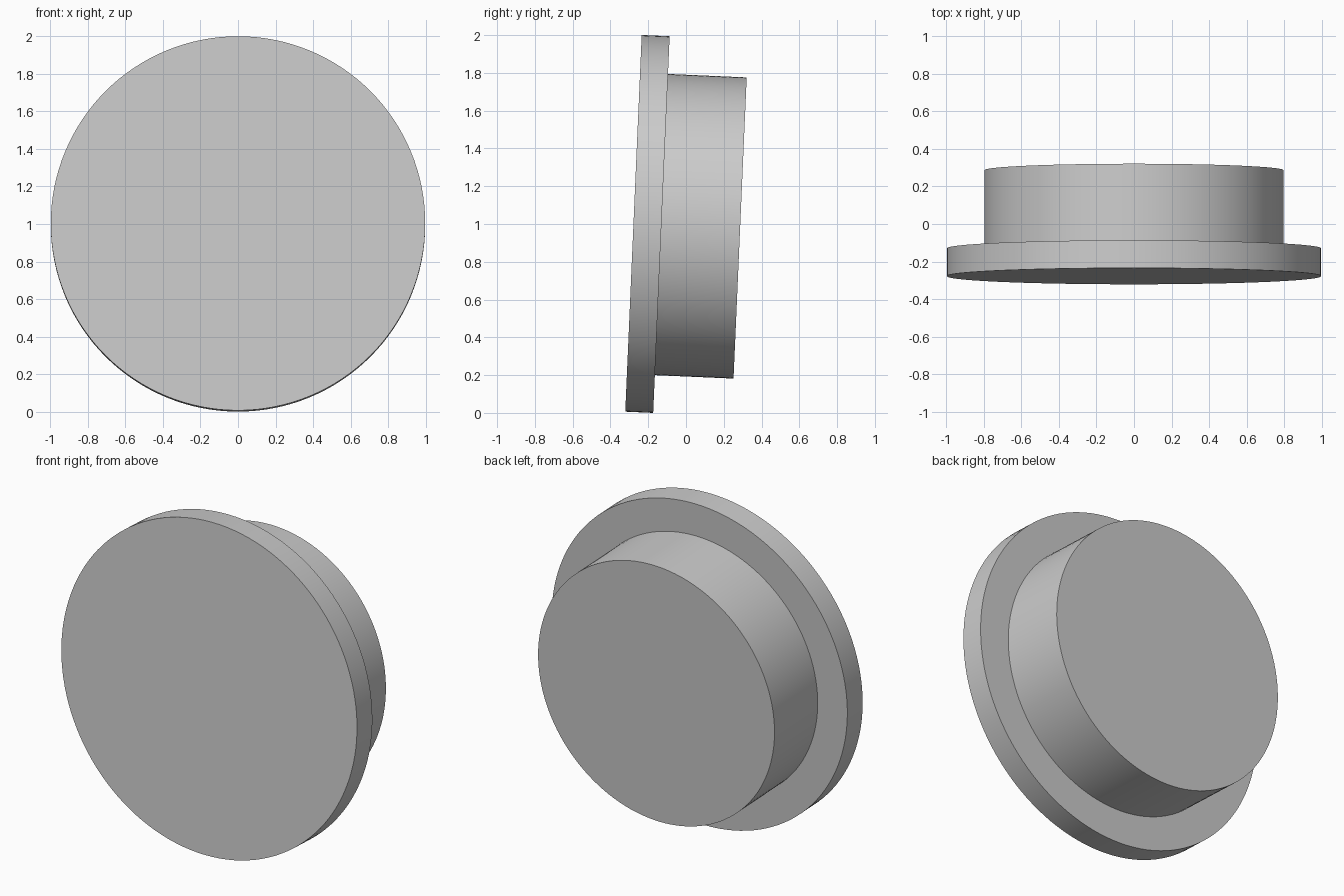
import bpy, bmesh, math
from mathutils import Matrix

if "Cube" in bpy.data.objects:
    bpy.data.objects.remove(bpy.data.objects["Cube"])

TILT = math.radians(2.5)
R_FLANGE, R_PLUG = 0.998, 0.798
T_FLANGE, LENGTH = 0.148, 0.565
SEGMENTS = 128


def lathe(name, profile):
    """Revolve (radius, height) points about z, closing both ends with flat discs."""
    bm = bmesh.new()
    rings = []
    for r, h in profile:
        rings.append([bm.verts.new((r * math.cos(2 * math.pi * i / SEGMENTS),
                                    r * math.sin(2 * math.pi * i / SEGMENTS), h))
                      for i in range(SEGMENTS)])
    for a, b in zip(rings, rings[1:]):
        for i in range(SEGMENTS):
            j = (i + 1) % SEGMENTS
            bm.faces.new((a[i], a[j], b[j], b[i]))
    bm.faces.new(rings[0][::-1])
    bm.faces.new(rings[-1])
    bmesh.ops.recalc_face_normals(bm, faces=bm.faces)
    mesh = bpy.data.meshes.new(name)
    bm.to_mesh(mesh)
    bm.free()
    obj = bpy.data.objects.new(name, mesh)
    bpy.context.collection.objects.link(obj)
    return obj


# Stepped cap: wide thin flange in front, narrower plug behind
cap = lathe("flanged_cap", [(R_FLANGE, 0), (R_FLANGE, T_FLANGE),
                            (R_PLUG, T_FLANGE), (R_PLUG, LENGTH)])

# Axis points to the back (+y), leaning slightly down; rim rests on the ground
z = R_FLANGE * math.cos(TILT) + T_FLANGE * math.sin(TILT)
cap.data.transform(Matrix.Translation((0, -0.278, z))
                   @ Matrix.Rotation(-math.pi / 2 - TILT, 4, 'X'))

bpy.context.view_layer.objects.active = cap
cap.select_set(True)
bpy.ops.object.shade_smooth_by_angle(angle=math.radians(30))
